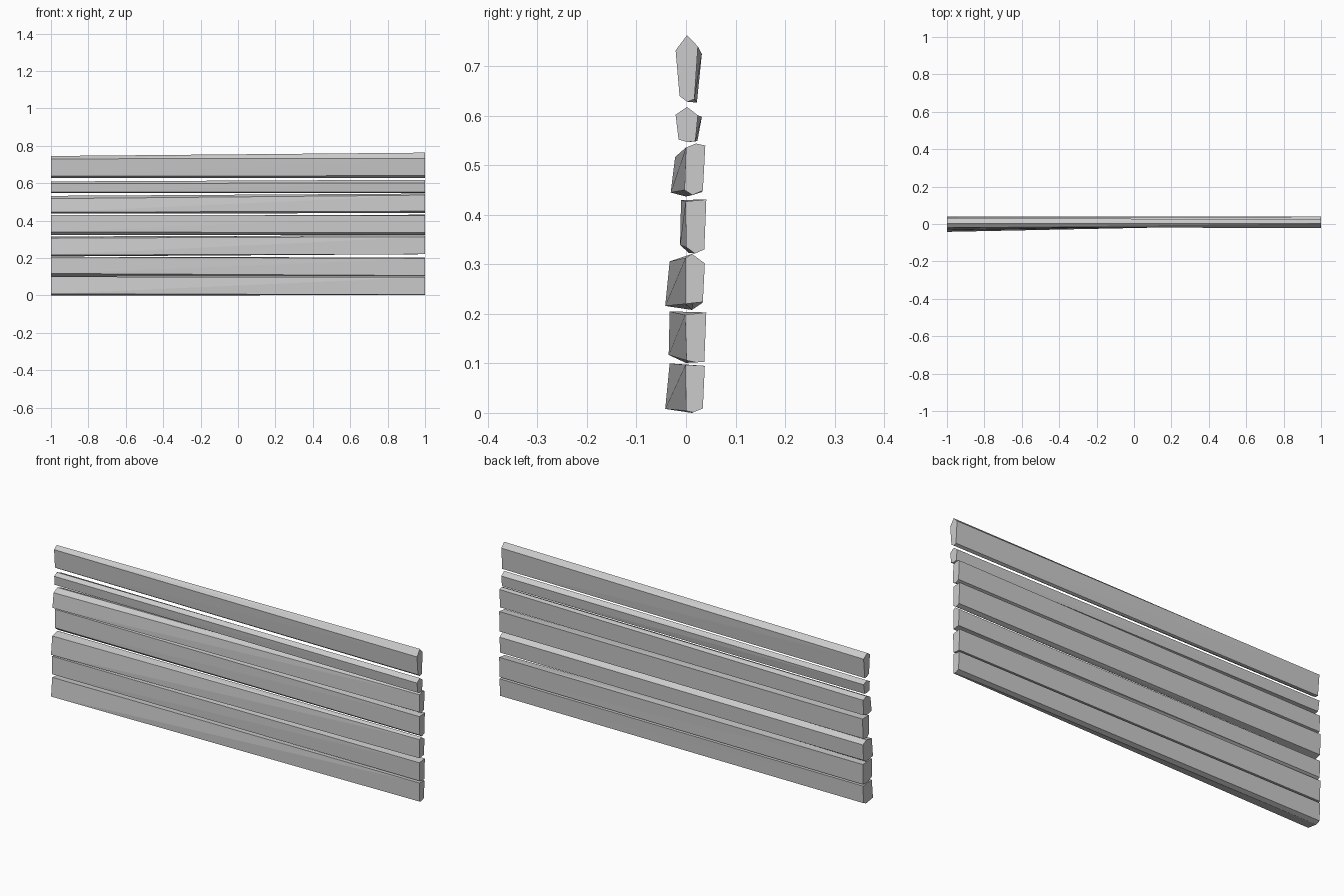
import bpy, bmesh


def plank(name, right, left):
    """Loft a rough board between its right (x=1) and left (x=-1) end profiles of (y, z) points."""
    bm = bmesh.new()
    r = [bm.verts.new((1, y, z)) for y, z in right]
    l = [bm.verts.new((-1, y, z)) for y, z in left]
    n = len(r)
    bm.faces.new(r)
    bm.faces.new(l[::-1])
    for i in range(n):
        j = (i + 1) % n
        # split the twisted sides into flat triangles
        bm.faces.new((r[i], l[i], l[j]))
        bm.faces.new((r[i], l[j], r[j]))
    bmesh.ops.recalc_face_normals(bm, faces=bm.faces[:])
    mesh = bpy.data.meshes.new(name)
    bm.to_mesh(mesh)
    bm.free()
    ob = bpy.data.objects.new(name, mesh)
    bpy.context.collection.objects.link(ob)


# Profiles run front-bottom, bottom ridge, back-bottom, back-top, (top ridge), front-top
plank("plank_1_bottom",
      [(.000, .004), (.014, .001), (.034, .009), (.038, .095), (-.001, .097)],
      [(-.042, .008), (.012, .000), (.033, .009), (.036, .095), (-.033, .100)])

plank("plank_2",
      [(.001, .106), (.020, .102), (.037, .103), (.041, .203), (-.002, .198)],
      [(-.035, .117), (.000, .101), (.036, .103), (.038, .203), (-.033, .205)])

plank("plank_3",
      [(-.001, .220), (.015, .222), (.034, .224), (.038, .302), (.012, .321), (-.001, .313)],
      [(-.042, .216), (.012, .208), (.033, .222), (.037, .300), (.010, .315), (-.033, .306)])

plank("plank_4",
      [(.000, .335), (.018, .322), (.037, .330), (.041, .431), (-.001, .427)],
      [(-.012, .339), (.006, .323), (.036, .331), (.040, .430), (-.010, .430)])

plank("plank_5",
      [(-.003, .450), (.013, .440), (.034, .449), (.039, .540), (.020, .544), (.000, .536)],
      [(-.031, .445), (.000, .437), (.032, .446), (.036, .522), (.008, .532), (-.022, .517)])

plank("plank_6_narrow",
      [(-.015, .552), (.003, .547), (.019, .549), (.024, .601), (.002, .618), (-.021, .602)],
      [(-.013, .553), (.006, .547), (.023, .549), (.032, .598), (.004, .609), (-.017, .597)])

plank("plank_7_top",
      [(-.013, .640), (.003, .628), (.017, .634), (.024, .740), (.002, .763), (-.021, .732)],
      [(-.011, .638), (.005, .628), (.022, .627), (.032, .725), (.003, .745), (-.018, .730)])
